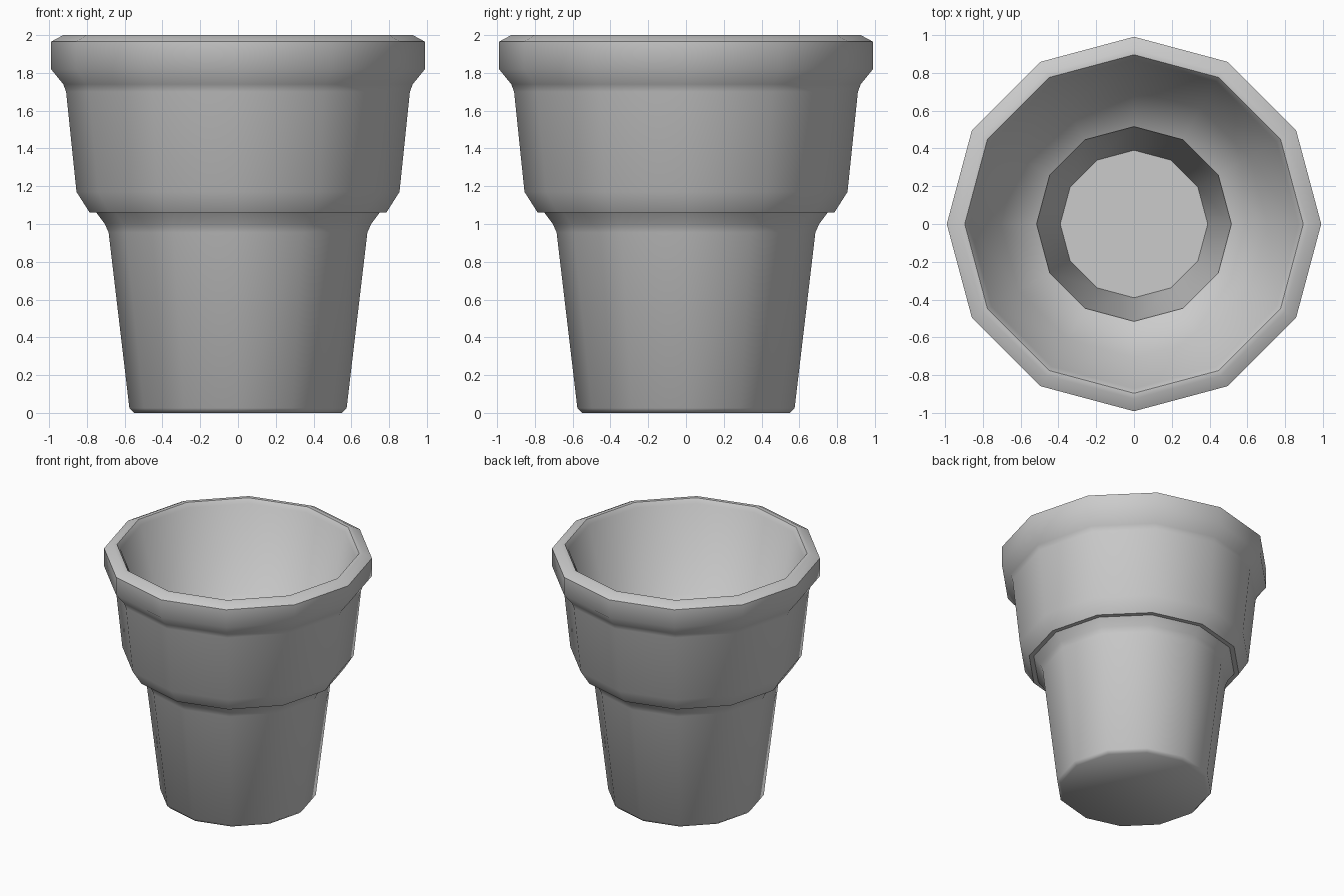
import bpy, bmesh, math

if "Cube" in bpy.data.objects:
    bpy.data.objects.remove(bpy.data.objects["Cube"])

SIDES = 12

# Profile of the pot wall (radius, height): outside upward, over the rim, then inside down
profile = [
    (0.55, 0.0), (0.575, 0.025),               # foot
    (0.685, 0.955), (0.705, 1.0),              # lower body
    (0.75, 1.06), (0.785, 1.06),               # shoulder
    (0.855, 1.17), (0.91, 1.70), (0.925, 1.74),  # upper body
    (0.99, 1.82), (0.99, 1.965), (0.925, 2.0),   # rim
    (0.895, 2.0), (0.87, 1.965),               # inner lip
    (0.705, 1.31), (0.515, 1.2),               # inner wall and ledge
    (0.39, 0.16),                              # inner well
]

bm = bmesh.new()
rings = []
for r, z in profile:
    rings.append([bm.verts.new((r * math.cos(2 * math.pi * i / SIDES),
                                r * math.sin(2 * math.pi * i / SIDES), z))
                  for i in range(SIDES)])
for lower, upper in zip(rings, rings[1:]):
    for i in range(SIDES):
        j = (i + 1) % SIDES
        bm.faces.new((lower[i], lower[j], upper[j], upper[i]))

# Underside and inner floor
bm.faces.new(list(reversed(rings[0])))
bm.faces.new(rings[-1])
bmesh.ops.recalc_face_normals(bm, faces=bm.faces)

mesh = bpy.data.meshes.new("flower_pot")
bm.to_mesh(mesh)
bm.free()
pot = bpy.data.objects.new("flower_pot", mesh)
bpy.context.collection.objects.link(pot)

# Smooth sides with crisp base and ledge edges
bpy.context.view_layer.objects.active = pot
pot.select_set(True)
bpy.ops.object.shade_smooth_by_angle(angle=math.radians(50))
